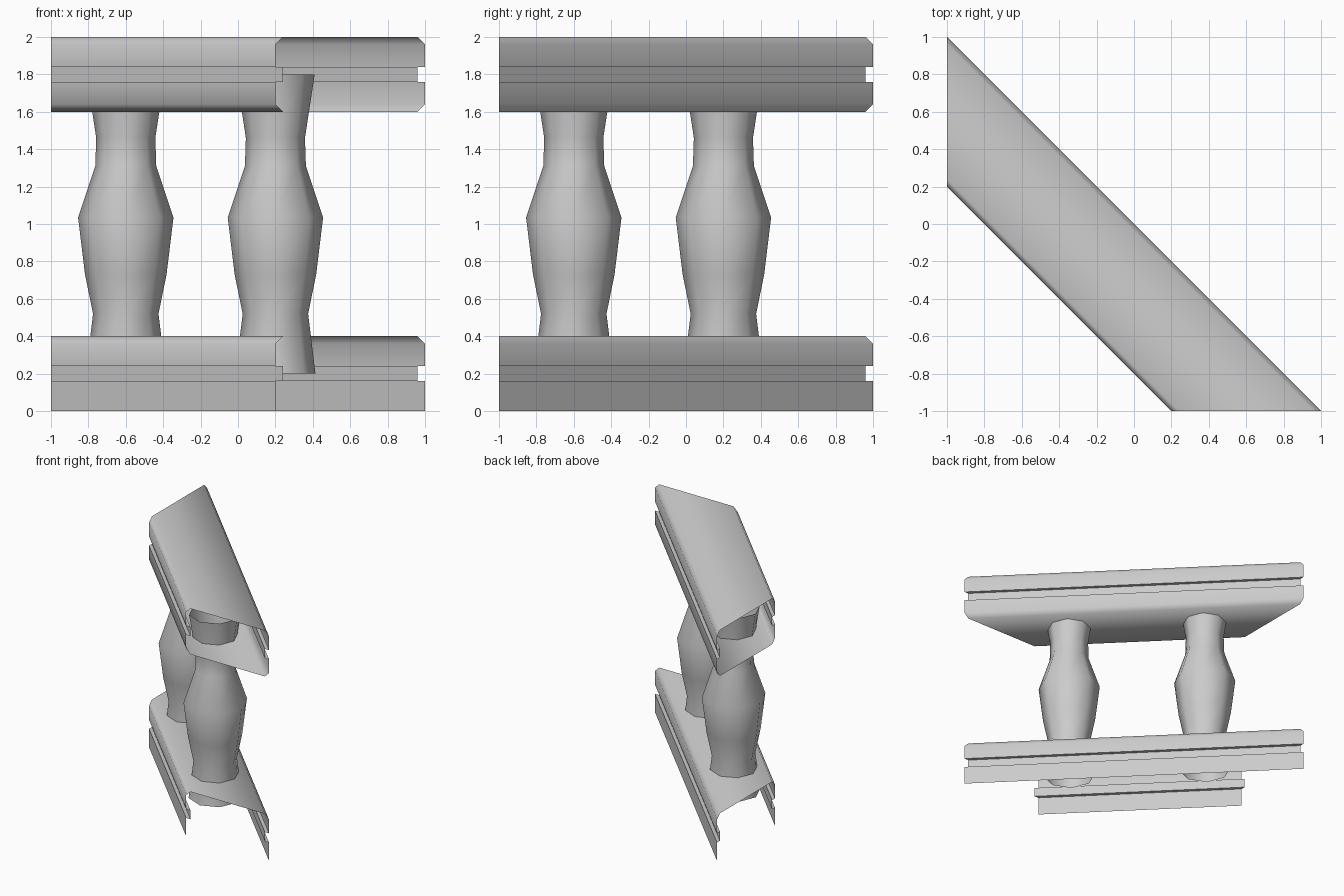
import bpy, bmesh, math

if "Cube" in bpy.data.objects:
    bpy.data.objects.remove(bpy.data.objects["Cube"])


def finish(name, bm, angle):
    me = bpy.data.meshes.new(name)
    bm.to_mesh(me)
    bm.free()
    ob = bpy.data.objects.new(name, me)
    bpy.context.collection.objects.link(ob)
    bpy.ops.object.select_all(action='DESELECT')
    ob.select_set(True)
    bpy.context.view_layer.objects.active = ob
    bpy.ops.object.shade_smooth_by_angle(angle=math.radians(angle))
    return ob


# Diagonal rail: a half profile (inset, z) is mirrored across the rail, then run
# between the mitred ends on the planes y = -1 and x = -1
def rail(name, half, closed):
    profile = [(0.2 + i, z) for i, z in half] + [(1 - i, z) for i, z in reversed(half)]
    bm = bmesh.new()
    a = [bm.verts.new((w, -1, z)) for w, z in profile]
    b = [bm.verts.new((-1, w, z)) for w, z in profile]
    n = len(profile)
    for i in range(n if closed else n - 1):
        j = (i + 1) % n
        bm.faces.new((a[i], b[i], b[j], a[j]))
    # make the faces point outwards (the top face must look up)
    bm.normal_update()
    top = max(bm.faces, key=lambda f: f.calc_center_median().z)
    if top.normal.z < 0:
        bmesh.ops.reverse_faces(bm, faces=bm.faces[:])
    return finish(name, bm, 60)


def upper_edge(z):
    return [(0.04, z + 0.08), (0, z + 0.08), (0, z + 0.2), (0.04, z + 0.24)]


# Open-ended top rail with chamfers and side grooves; bottom rail is open below
rail("top_rail", [(0.04, 1.6), (0, 1.64), (0, 1.76), (0.04, 1.76)] + upper_edge(1.76), True)
rail("bottom_rail", [(0, 0), (0, 0.16), (0.04, 0.16)] + upper_edge(0.16), False)

# Eight-sided turned balusters, open at both ends inside the rails
BALUSTER = [(0.214, 0.2), (0.175, 0.52), (0.218, 0.73), (0.255, 1.035),
            (0.163, 1.31), (0.158, 1.46), (0.21, 1.8)]


def baluster(name, x, y, sides=8):
    bm = bmesh.new()
    rings = [[bm.verts.new((x + r * math.cos(k * math.tau / sides),
                            y + r * math.sin(k * math.tau / sides), z))
              for k in range(sides)] for r, z in BALUSTER]
    for lo, hi in zip(rings, rings[1:]):
        for k in range(sides):
            m = (k + 1) % sides
            bm.faces.new((lo[k], lo[m], hi[m], hi[k]))
    return finish(name, bm, 60)


baluster("baluster_left", -0.6, 0.2)
baluster("baluster_right", 0.2, -0.6)
